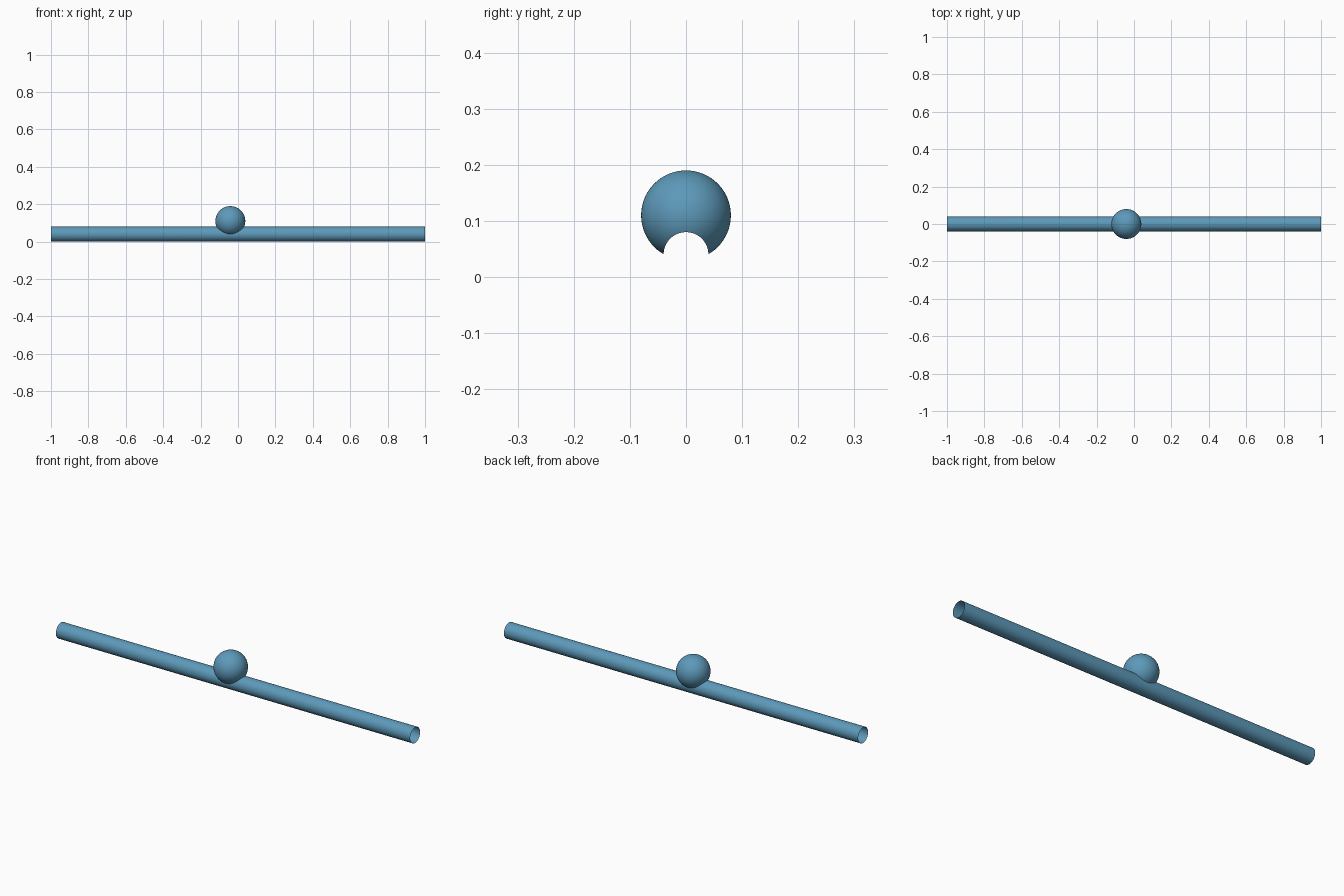
import bpy, bmesh
from math import pi

if "Cube" in bpy.data.objects:
    bpy.data.objects.remove(bpy.data.objects["Cube"])

# Long round tube along x
bpy.ops.mesh.primitive_cylinder_add(vertices=64, radius=0.04, depth=2,
                                    location=(0, 0, 0.04), rotation=(0, pi / 2, 0))
tube = bpy.context.object
tube.name = "tube_with_ball"
bpy.ops.object.transform_apply(location=True, rotation=True, scale=True)

# Ball sunk into the top of the tube
bpy.ops.mesh.primitive_uv_sphere_add(segments=64, ring_count=32, radius=0.08,
                                     location=(-0.041, 0, 0.11))
ball = bpy.context.object
ball.name = "ball_helper"
bpy.ops.object.transform_apply(location=True, rotation=True, scale=True)

# Merge both into one skin
union = tube.modifiers.new("union", 'BOOLEAN')
union.operation = 'UNION'
union.solver = 'EXACT'
union.object = ball
bpy.ops.object.select_all(action='DESELECT')
bpy.context.view_layer.objects.active = tube
tube.select_set(True)
bpy.ops.object.modifier_apply(modifier=union.name)
bpy.data.objects.remove(ball)

# Open the tube ends
bm = bmesh.new()
bm.from_mesh(tube.data)
caps = [f for f in bm.faces if abs(f.normal.x) > 0.99 and abs(f.calc_center_median().x) > 0.99]
bmesh.ops.delete(bm, geom=caps, context='FACES')
bm.to_mesh(tube.data)
bm.free()

bpy.ops.object.shade_smooth_by_angle()

# Blue finish
blue = bpy.data.materials.new("blue")
blue.diffuse_color = (0.11, 0.32, 0.49, 1)
blue.use_nodes = True
blue.node_tree.nodes["Principled BSDF"].inputs["Base Color"].default_value = blue.diffuse_color
tube.data.materials.clear()
tube.data.materials.append(blue)
